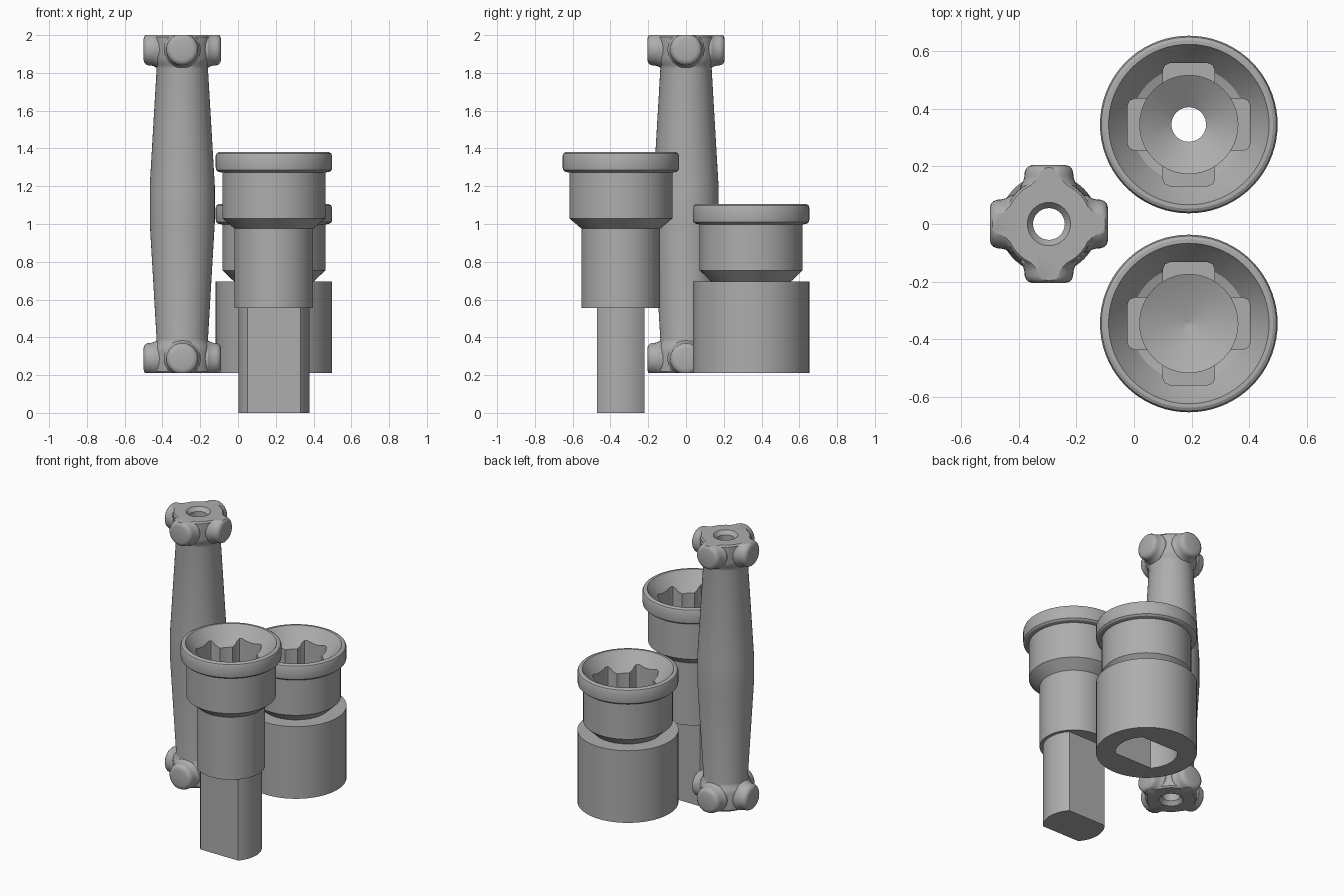
import bpy
import bmesh
from math import sin, cos, pi, asin, radians
from mathutils import Matrix, Vector

if "Cube" in bpy.data.objects:
    bpy.data.objects.remove(bpy.data.objects["Cube"], do_unlink=True)

STEEL = (0.42, 0.42, 0.42, 1)
metal = bpy.data.materials.new("grey_metal")
metal.diffuse_color = STEEL
metal.use_nodes = True
metal.node_tree.nodes["Principled BSDF"].inputs["Base Color"].default_value = STEEL


def make(name, bm, loc=(0, 0, 0)):
    bmesh.ops.remove_doubles(bm, verts=bm.verts, dist=1e-5)
    bmesh.ops.recalc_face_normals(bm, faces=bm.faces)
    mesh = bpy.data.meshes.new(name)
    bm.to_mesh(mesh)
    bm.free()
    mesh.materials.append(metal)
    ob = bpy.data.objects.new(name, mesh)
    ob.location = loc
    bpy.context.collection.objects.link(ob)
    return ob


def lathe(name, profile, loc=(0, 0, 0), steps=72):
    """Closed solid of revolution from (radius, height) points on the axis."""
    bm = bmesh.new()
    pts = [(0, profile[0][1])] + profile + [(0, profile[-1][1])]
    vs = [bm.verts.new((r, 0, z)) for r, z in pts]
    es = [bm.edges.new(pair) for pair in zip(vs, vs[1:])]
    bmesh.ops.spin(bm, geom=vs + es, cent=(0, 0, 0), axis=(0, 0, 1),
                   angle=2 * pi, steps=steps, use_merge=False)
    return make(name, bm, loc)


def prism(name, outline, z0, z1, loc):
    bm = bmesh.new()
    face = bm.faces.new([bm.verts.new((x, y, z0)) for x, y in outline])
    top = bmesh.ops.extrude_face_region(bm, geom=[face])["geom"]
    bmesh.ops.translate(bm, vec=(0, 0, z1 - z0),
                        verts=[v for v in top if isinstance(v, bmesh.types.BMVert)])
    return make(name, bm, loc)


def combine(ob, others, operation):
    """Boolean the others into ob, then remove them."""
    for other in others:
        mod = ob.modifiers.new("bool", 'BOOLEAN')
        mod.operation, mod.solver, mod.object = operation, 'EXACT', other
        bpy.context.view_layer.objects.active = ob
        bpy.ops.object.modifier_apply(modifier=mod.name)
        bpy.data.objects.remove(other, do_unlink=True)


def smooth(ob, angle=28):
    bpy.ops.object.select_all(action='DESELECT')
    ob.select_set(True)
    bpy.context.view_layer.objects.active = ob
    bpy.ops.object.shade_smooth_by_angle(angle=radians(angle))


def double_d(radius, half, n=16):
    """Circle outline with two flats facing front and back."""
    a = asin(half / radius)
    arc = [-a + 2 * a * i / n for i in range(n + 1)]
    return [(radius * cos(t + k), radius * sin(t + k)) for k in (0, pi) for t in arc]


def notch(name, loc, z0, z1, turn):
    """Rounded slot reaching out from the pocket centre."""
    w, reach, c = 0.09, 0.213, 0.025
    pts = [(0, -w), (reach - c, -w), (reach - c * 0.3, -w + c * 0.3), (reach, -w + c)]
    pts += [(x, -y) for x, y in reversed(pts)]
    rot = Matrix.Rotation(turn, 2)
    return prism(name, [tuple(rot @ Vector(p)) for p in pts], z0, z1, loc)


def cut_pocket(ob, loc, top, tip):
    """Funnel mouth, round pocket with four notches and a conical floor."""
    for i in range(4):
        combine(ob, [notch("notch_cutter", loc, top - 0.33, top - 0.02, i * pi / 2)],
                'DIFFERENCE')
    combine(ob, [lathe("pocket_cutter", [
        (tip, top - 0.43), (0.17, top - 0.36), (0.17, top - 0.11),
        (0.2, top - 0.1), (0.265, top - 0.02), (0.285, top + 0.01)], loc)], 'DIFFERENCE')


def collar(top):
    """Profile of the cup wall and rounded rim."""
    return [(0.273, top - 0.35), (0.273, top - 0.108), (0.296, top - 0.103),
            (0.306, top - 0.094), (0.308, top - 0.08), (0.308, top - 0.018),
            (0.303, top - 0.006), (0.292, top)]


# Front socket with a flat-sided drive shank
front = (0.19, -0.345, 0)
drive_socket = lathe("drive_socket", [(0.208, 0.555), (0.208, 0.975)] + collar(1.38), front)
cut_pocket(drive_socket, front, 1.38, 0.005)
smooth(drive_socket)
shank = prism("drive_shank", double_d(0.188, 0.125), 0, 0.57, front)
smooth(shank)

# Rear socket on a thick sleeve with a matching flat-sided bore
rear = (0.19, 0.345, 0)
sleeve_socket = lathe("sleeve_socket", [(0.308, 0.21), (0.308, 0.695), (0.21, 0.695)]
                      + collar(1.105), rear)
cut_pocket(sleeve_socket, rear, 1.105, 0.06)
combine(sleeve_socket, [
    prism("bore_cutter", double_d(0.19, 0.128), 0.1, 0.56, rear),
    lathe("hole_cutter", [(0.06, 0.5), (0.06, 0.75)], rear, 40)], 'DIFFERENCE')
smooth(sleeve_socket)

# Tapered shaft, mirrored about its middle band
axis = (-0.295, 0, 0)
MID = 1.105
half = [(0.172, 0.1), (0.136, 0.715), (0.139, 0.735), (0.15, 0.75),
        (0.156, 0.775), (0.156, 0.885), (0.148, 0.895)]
shaft = lathe("tapered_shaft", [(r, MID - h) for r, h in reversed(half)]
              + [(r, MID + h) for r, h in half], axis)

# Four rounded lugs at each end, trimmed flush with the end faces
lug_profile = [(0.098, 0.1), (0.098, 0.135), (0.089, 0.15), (0.085, 0.165), (0.084, 0.18),
               (0.079, 0.193), (0.07, 0.201), (0.055, 0.205)]
for end in (-1, 1):
    for i in range(4):
        lug = lathe("lug", lug_profile, steps=32)
        lug.data.transform(Matrix.Translation((axis[0], 0, MID + end * 0.819))
                           @ Matrix.Rotation(i * pi / 2, 4, 'Z')
                           @ Matrix.Rotation(pi / 2, 4, 'Y'))
        combine(shaft, [lug], 'UNION')
for end in (-1, 1):
    z = sorted((MID + end * 0.895, MID + end * 1.2))
    square = [(-0.4, -0.4), (0.4, -0.4), (0.4, 0.4), (-0.4, 0.4)]
    combine(shaft, [prism("trim_cutter", square, z[0], z[1], axis)], 'DIFFERENCE')

# Countersunk hole along the shaft
combine(shaft, [lathe("through_hole_cutter", [
    (0.085, 0.2), (0.075, 0.21), (0.055, 0.235), (0.055, 1.975),
    (0.075, 2.0), (0.085, 2.01)], axis, 40)], 'DIFFERENCE')
smooth(shaft)
